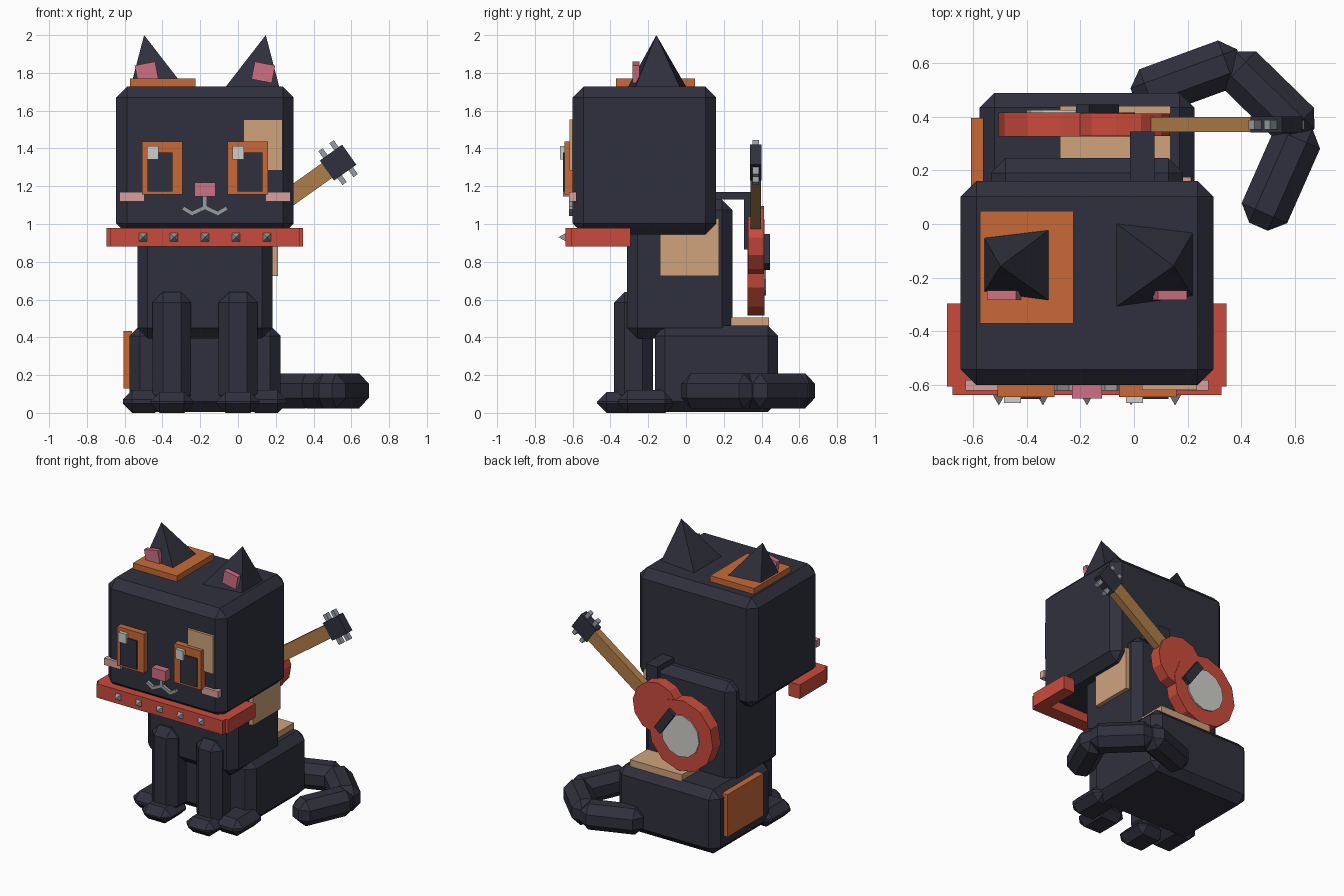
import bpy, bmesh, math
from mathutils import Matrix, Vector

if "Cube" in bpy.data.objects:
    bpy.data.objects.remove(bpy.data.objects["Cube"])

CX = -0.175  # symmetry plane of the cat


def material(name, rgb):
    m = bpy.data.materials.new(name)
    lin = [(c / 255 / 12.92) if c < 11 else ((c / 255 + 0.055) / 1.055) ** 2.4 for c in rgb]
    m.diffuse_color = (*lin, 1)
    m.use_nodes = True
    m.node_tree.nodes["Principled BSDF"].inputs["Base Color"].default_value = m.diffuse_color
    return m


FUR = material("dark fur", (48, 48, 62))
ORANGE = material("orange", (200, 106, 56))
TAN = material("tan", (208, 163, 125))
RED = material("red", (202, 75, 60))
PINK = material("pink", (207, 112, 130))
BLUSH = material("pale pink", (216, 160, 160))
GREY = material("grey metal", (150, 157, 164))
WHITE = material("off white", (208, 207, 202))
WOOD = material("wood", (176, 125, 72))


def finish(name, bm, mat):
    bmesh.ops.recalc_face_normals(bm, faces=bm.faces)
    me = bpy.data.meshes.new(name)
    bm.to_mesh(me)
    bm.free()
    me.materials.append(mat)
    ob = bpy.data.objects.new(name, me)
    bpy.context.collection.objects.link(ob)
    return ob


def block(name, mat, centre, size, bevel=0.0, rot=None):
    """Box with optional one-step chamfer and rotation matrix."""
    bm = bmesh.new()
    bmesh.ops.create_cube(bm, size=1, matrix=Matrix.Diagonal((*size, 1)))
    if bevel:
        bmesh.ops.bevel(bm, geom=bm.edges[:], offset=bevel, segments=1,
                        affect='EDGES', profile=0.5)
    bm.transform(Matrix.Translation(centre) @ (rot or Matrix()))
    return finish(name, bm, mat)


def box(name, mat, x, y, z, bevel=0.0):
    """Box from its ranges along each axis."""
    r = (x, y, z)
    return block(name, mat, [(a + b) / 2 for a, b in r], [b - a for a, b in r], bevel)


def bar(name, mat, p, q, width, height, bevel=0.0):
    """Box running from p to q; width across the run, height along the remaining axis."""
    p, q = Vector(p), Vector(q)
    return block(name, mat, (p + q) / 2, ((q - p).length, width, height), bevel,
                 (q - p).to_track_quat('X', 'Z').to_matrix().to_4x4())


def disc(name, mat, x, z, r, y0, y1, sides, turn=0.0):
    """Prism with its axis along y."""
    bm = bmesh.new()
    bmesh.ops.create_cone(bm, cap_ends=True, segments=sides, radius1=r, radius2=r, depth=y1 - y0,
                          matrix=Matrix.Translation((x, (y0 + y1) / 2, z))
                          @ Matrix.Rotation(turn, 4, 'Y') @ Matrix.Rotation(math.pi / 2, 4, 'X'))
    return finish(name, bm, mat)


def pyramid(name, mat, base, apex):
    bm = bmesh.new()
    vs = [bm.verts.new(v) for v in base]
    top = bm.verts.new(apex)
    bm.faces.new(vs)
    for i in range(4):
        bm.faces.new((vs[i], vs[(i + 1) % 4], top))
    return finish(name, bm, mat)


# Main masses
box("head", FUR, (-0.645, 0.295), (-0.6, 0.16), (0.945, 1.727), 0.058)
box("torso", FUR, (-0.533, 0.183), (-0.312, 0.245), (0.395, 1.13), 0.055)
box("hips", FUR, (-0.575, 0.225), (-0.165, 0.488), (0.005, 0.463), 0.055)

# Paired parts
for s, side in ((-1, "left"), (1, "right")):
    def X(d):
        return CX + s * d

    def span(a, b):
        return tuple(sorted((X(a), X(b))))

    box(side + "_front_leg", FUR, span(0.073, 0.278), (-0.38, -0.175), (0.04, 0.64), 0.055)
    box(side + "_front_paw", FUR, span(0.06, 0.29), (-0.47, -0.2), (0, 0.11), 0.05)
    box(side + "_hind_paw", FUR, span(0.215, 0.435), (-0.36, -0.06), (0, 0.12), 0.05)
    # ears
    pyramid(side + "_ear", FUR,
            [(X(0.105), 0.005, 1.72), (X(0.395), -0.03, 1.72),
             (X(0.395), -0.27, 1.72), (X(0.105), -0.31, 1.72)], (X(0.322), -0.157, 2.0))
    block(side + "_inner_ear", PINK, (X(0.309), -0.265, 1.803), (0.11, 0.035, 0.095), 0,
          Matrix.Rotation(s * math.radians(11), 4, 'Y'))
    # eyes and cheeks
    box(side + "_eye", ORANGE, span(0.12, 0.333), (-0.643, -0.59), (1.157, 1.437))
    box(side + "_pupil", FUR, span(0.172, 0.304), (-0.651, -0.642), (1.172, 1.378))
    x0 = span(0.12, 0.333)[0] + 0.025
    box(side + "_eye_glint", WHITE, (x0, x0 + 0.063), (-0.667, -0.64), (1.342, 1.412))
    box(side + "_cheek", BLUSH, span(0.32, 0.452), (-0.62, -0.58), (1.12, 1.17))
    # mouth strokes
    bar(side + "_mouth_inner", GREY, (X(-0.005), -0.605, 1.09), (X(0.07), -0.605, 1.055), 0.03, 0.022)
    bar(side + "_mouth_outer", GREY, (X(0.062), -0.605, 1.052), (X(0.117), -0.605, 1.085), 0.03, 0.022)
    # collar arms
    box(side + "_collar_arm", RED, span(0.43, 0.52), (-0.605, -0.295), (0.88, 0.98))

# Nose, mouth centre
box("nose", PINK, (-0.23, -0.12), (-0.65, -0.59), (1.145, 1.22))
box("mouth_centre", GREY, (-0.187, -0.165), (-0.62, -0.59), (1.075, 1.15))

# Fur patches
box("crown_patch", ORANGE, (-0.573, -0.225), (-0.37, 0.048), (1.72, 1.769))
box("face_patch", TAN, (0.03, 0.235), (-0.617, -0.59), (1.283, 1.553))
box("torso_patch", TAN, (0.16, 0.213), (-0.137, 0.175), (0.725, 1.03))
box("back_patch", TAN, (-0.275, 0.135), (0.235, 0.44), (0.45, 0.505))
box("hip_patch", ORANGE, (-0.606, -0.56), (-0.01, 0.394), (0.13, 0.433))

# Collar front with studs
box("collar_front", RED, (-0.675, 0.325), (-0.637, -0.54), (0.88, 0.98))
for i in range(5):
    x, z, h = CX + (i - 2) * 0.164, 0.93, 0.023
    pyramid("collar_stud", GREY, [(x - h, -0.635, z - h), (x + h, -0.635, z - h),
                                  (x + h, -0.635, z + h), (x - h, -0.635, z + h)], (x, -0.675, z))

# Tail: three chamfered lengths curling round
for p, q in (((0.0, 0.47), (0.396, 0.615)), ((0.35, 0.615), (0.645, 0.327)),
             ((0.63, 0.368), (0.463, -0.01))):
    bar("tail_length", FUR, (*p, 0.117), (*q, 0.117), 0.185, 0.185, 0.055)

# Stringed instrument on the back
ANG = math.atan2(0.555, 0.78)
U = Vector((math.cos(ANG), 0, math.sin(ANG)))
ROT = Matrix.Rotation(-ANG, 4, 'Y')
O = Vector((-0.25, 0.37, 0.77))


def along(name, mat, t, perp, y, size):
    """Box placed in the instrument's frame: t along the neck, perp across it."""
    c = O + U * t + Vector((-U.z, 0, U.x)) * perp
    block(name, mat, (c.x, y, c.z), size, 0, ROT)


disc("instrument_lower_body", RED, O.x, O.z, 0.255, 0.325, 0.415, 12, -ANG)
up = O + U * 0.245
disc("instrument_upper_body", RED, up.x, up.z, 0.185, 0.328, 0.412, 12, -ANG)
disc("instrument_sound_disc", WHITE, O.x, O.z, 0.15, 0.40, 0.424, 12, -ANG)
along("instrument_bridge", FUR, 0.14, 0, 0.425, (0.06, 0.04, 0.19))
along("instrument_neck", WOOD, 0.6, 0, 0.37, (0.62, 0.055, 0.095))
along("instrument_headstock", FUR, 0.957, 0, 0.37, (0.145, 0.06, 0.13))
for t in (-0.036, 0.036):
    for p in (-0.085, 0.085):
        along("tuning_peg", GREY, 0.957 + t, p, 0.37, (0.028, 0.035, 0.05))

# Strap holding the instrument
box("strap_top", FUR, (-0.015, 0.077), (0.12, 0.345), (1.13, 1.17))
box("strap_drop", FUR, (-0.015, 0.077), (0.308, 0.345), (0.865, 1.17))
